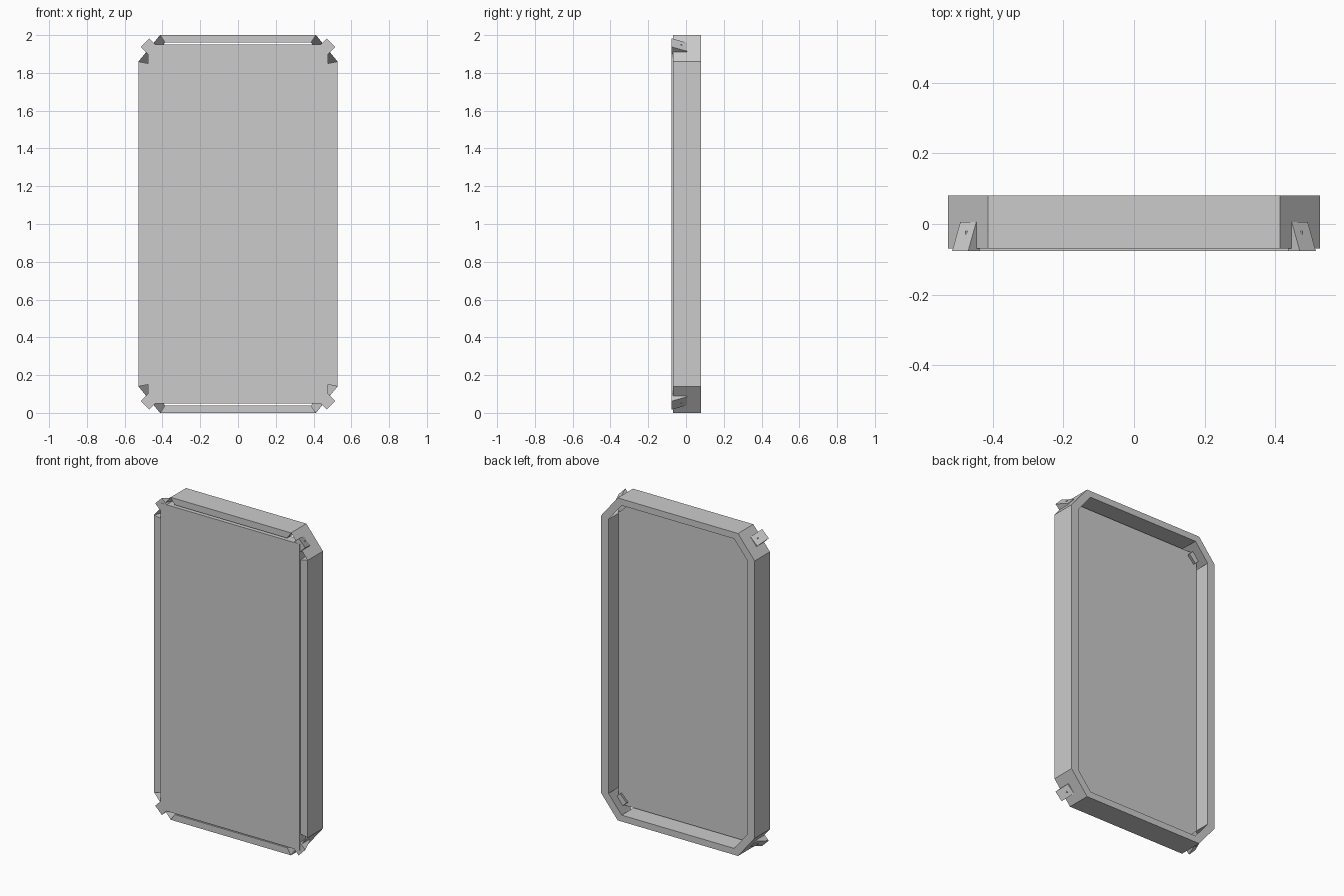
import bpy, bmesh
from mathutils import Vector

cube = bpy.data.objects.get("Cube")
if cube:
    bpy.data.objects.remove(cube, do_unlink=True)

grey = bpy.data.materials.new("light_grey")
grey.use_nodes = True
colour = (0.6, 0.6, 0.6, 1)
grey.diffuse_color = colour
grey.node_tree.nodes["Principled BSDF"].inputs["Base Color"].default_value = colour

MID = 1.0               # height of the centre
FRONT, BACK = -0.07, 0.08


def finish(name, bm):
    bmesh.ops.recalc_face_normals(bm, faces=bm.faces)
    mesh = bpy.data.meshes.new(name)
    bm.to_mesh(mesh)
    bm.free()
    mesh.materials.append(grey)
    obj = bpy.data.objects.new(name, mesh)
    bpy.context.collection.objects.link(obj)
    return obj


def octagon(side, corner):
    """Eight (x, z) points from a side point and a top point of one corner."""
    (sx, sz), (tx, tz) = side, corner
    return [(sx, sz), (tx, tz), (-tx, tz), (-sx, sz),
            (-sx, -sz), (-tx, -tz), (tx, -tz), (sx, -sz)]


# Eight-sided frame: the corner walls taper to a sharp edge at the front
bm = bmesh.new()
outer = octagon((0.527, 0.86), (0.413, 1.0))
inner = octagon((0.476, 0.85), (0.386, 0.96))


def ring(points, y):
    return [bm.verts.new((x, y, z + MID)) for x, z in points]


of, ob = ring(outer, FRONT), ring(outer, BACK)
nf, nb = ring(inner, FRONT), ring(inner, BACK)
for i in range(8):
    j = (i + 1) % 8
    bm.faces.new((of[i], of[j], ob[j], ob[i]))
    bm.faces.new((ob[i], ob[j], nb[j], nb[i]))
    if i % 2:           # straight bars
        bm.faces.new((of[i], nf[i], nf[j], of[j]))
        bm.faces.new((nf[i], nb[i], nb[j], nf[j]))
    else:               # sloping corner walls with their end triangles
        bm.faces.new((of[i], of[j], nb[j], nb[i]))
        bm.faces.new((of[i], nb[i], nf[i]))
        bm.faces.new((of[j], nf[j], nb[j]))
finish("frame", bm)

# Flat panel set into the front of the frame
bm = bmesh.new()
bmesh.ops.create_cube(bm, size=1)
for v in bm.verts:
    v.co = (v.co.x * 0.955, -0.0485 + v.co.y * 0.057, MID + v.co.z * 1.9)
finish("panel", bm)

# Slanted clips that poke out through the four corners
for sx, side in ((1, "left"), (-1, "right")):
    for sz, level in ((1, "top"), (-1, "bottom")):
        bm = bmesh.new()
        along = Vector((sx, 0, sz)).normalized()
        across = Vector((sx, 0, -sz)).normalized()
        tip = Vector((0.492 * sx, 0, MID + 0.96 * sz))
        rows = []
        for y, slide in ((-0.076, 0), (0.005, -0.032)):
            rows.append([bm.verts.new(tip + along * (slide + a) + across * w
                                      + Vector((0, y, 0)))
                         for a, w in ((0, -0.032), (0, 0.032),
                                      (-0.06, 0.032), (-0.06, -0.032))])
        bm.faces.new(rows[0])
        bm.faces.new(rows[1])
        for i in range(4):
            j = (i + 1) % 4
            bm.faces.new((rows[0][i], rows[0][j], rows[1][j], rows[1][i]))
        finish(f"{level}_{side}_clip", bm)
